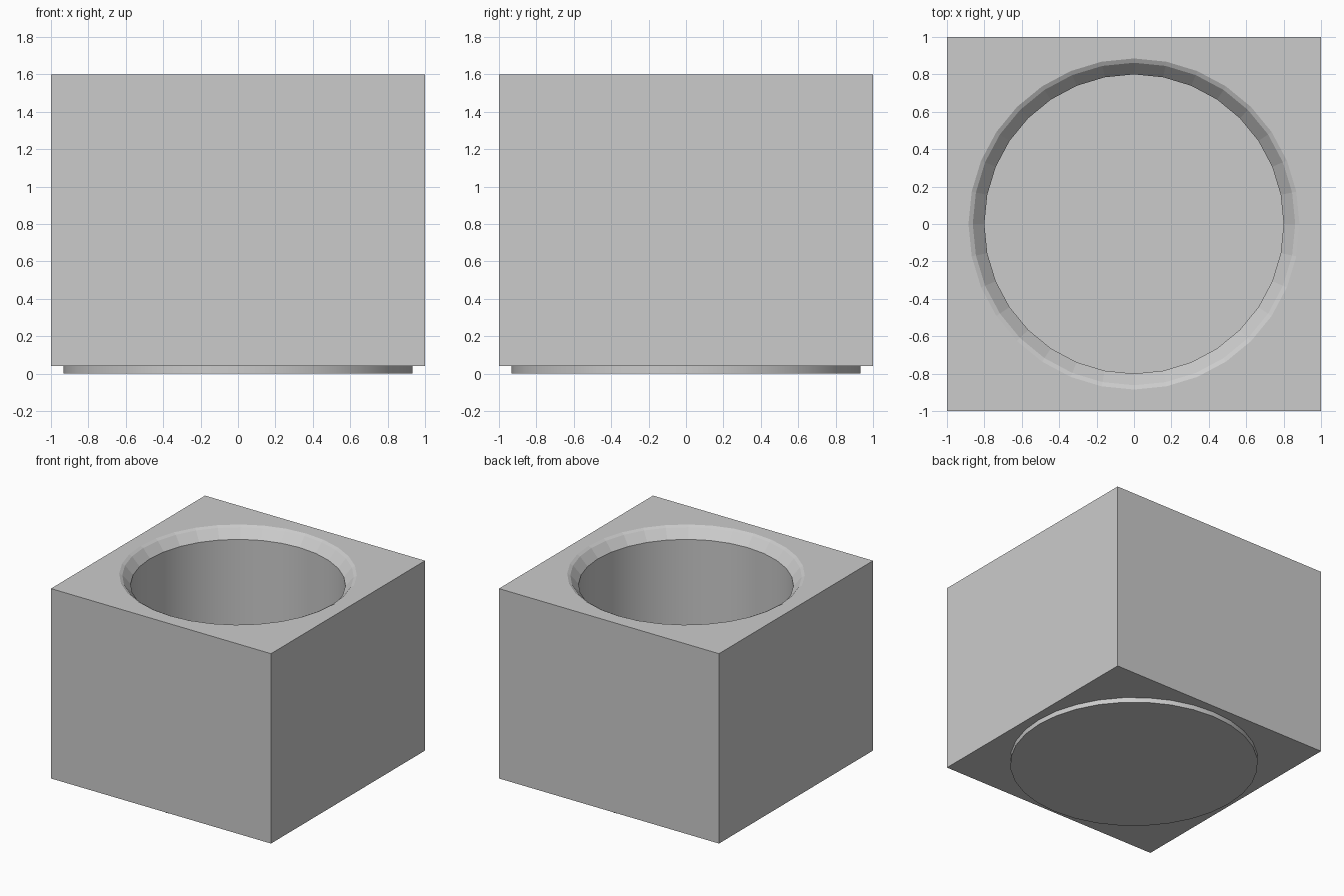
import bpy, bmesh, math

if "Cube" in bpy.data.objects:
    bpy.data.objects.remove(bpy.data.objects["Cube"])

SIDES = 32


def make_object(name, bm):
    bmesh.ops.recalc_face_normals(bm, faces=bm.faces)
    mesh = bpy.data.meshes.new(name)
    bm.to_mesh(mesh)
    bm.free()
    obj = bpy.data.objects.new(name, mesh)
    bpy.context.collection.objects.link(obj)
    return obj


def lathe(name, profile, smooth_bands=()):
    """Closed solid of revolution from (radius, z) points, bottom to top."""
    bm = bmesh.new()
    rings = [[bm.verts.new((r * math.sin(2 * math.pi * i / SIDES),
                            r * math.cos(2 * math.pi * i / SIDES), z))
              for i in range(SIDES)] for r, z in profile]
    for band, (a, b) in enumerate(zip(rings, rings[1:])):
        for i in range(SIDES):
            j = (i + 1) % SIDES
            face = bm.faces.new((a[i], a[j], b[j], b[i]))
            face.smooth = band in smooth_bands
    bm.faces.new(rings[0])
    bm.faces.new(rings[-1])
    return make_object(name, bm)


# Square body
bm = bmesh.new()
bmesh.ops.create_cube(bm, size=1)
bmesh.ops.scale(bm, vec=(2, 2, 1.56), verts=bm.verts)
bmesh.ops.translate(bm, vec=(0, 0, 0.82), verts=bm.verts)
body = make_object("planter_body", bm)

# Round cavity with an eased, chamfered rim
cutter = lathe("cavity_cutter",
               [(0.8, 0.2), (0.8, 1.517), (0.862, 1.588), (0.885, 1.6), (0.885, 1.7)],
               smooth_bands=(0,))
cutter.hide_render = True
cutter.hide_viewport = False

cut = body.modifiers.new("cavity", 'BOOLEAN')
cut.operation = 'DIFFERENCE'
cut.solver = 'EXACT'
cut.object = cutter

bpy.context.view_layer.objects.active = body
body.select_set(True)
bpy.ops.object.modifier_apply(modifier=cut.name)
bpy.data.objects.remove(cutter, do_unlink=True)

# Round foot pad under the body
lathe("foot_pad", [(0.933, 0.0), (0.933, 0.04)], smooth_bands=(0,))
